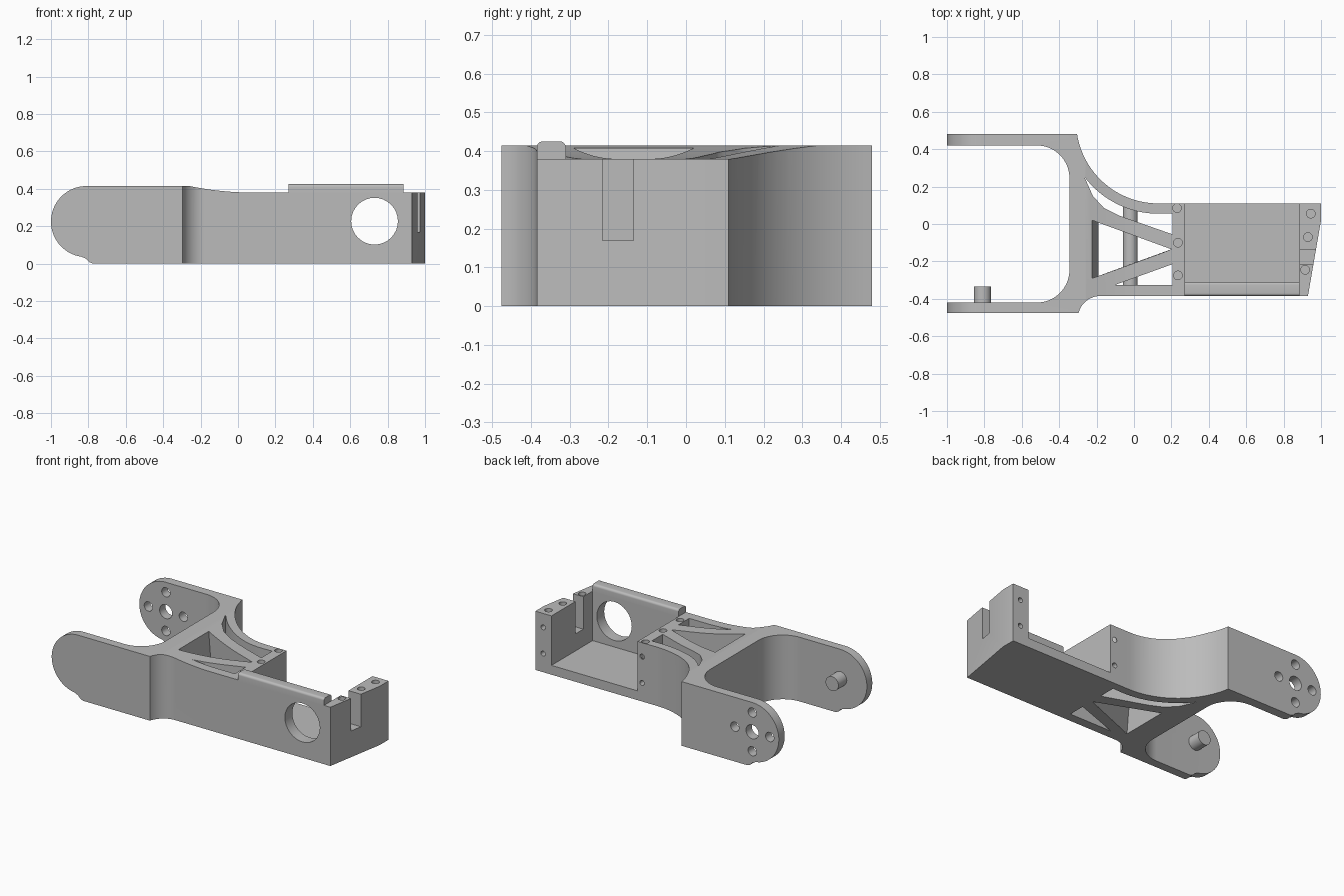
import bpy, bmesh, math
from mathutils import Vector

if "Cube" in bpy.data.objects:
    bpy.data.objects.remove(bpy.data.objects["Cube"], do_unlink=True)

grey = bpy.data.materials.new("mid grey")
grey.use_nodes = True
grey.diffuse_color = (0.5, 0.5, 0.5, 1)
grey.node_tree.nodes["Principled BSDF"].inputs["Base Color"].default_value = (0.5, 0.5, 0.5, 1)


def arc(cx, cy, r, start, end, n=20):
    angles = [math.radians(start + (end - start) * i / n) for i in range(n + 1)]
    return [(cx + r * math.cos(a), cy + r * math.sin(a)) for a in angles]


def rect(a, b, c, d):
    return [(a, c), (b, c), (b, d), (a, d)]


def prism(name, pts, lo, hi, axis="z"):
    """Extrude a flat outline along an axis."""
    place = {"x": lambda a, b, h: (h, a, b),
             "y": lambda a, b, h: (a, h, b),
             "z": lambda a, b, h: (a, b, h)}[axis]
    bm = bmesh.new()
    face = bm.faces.new([bm.verts.new(place(a, b, lo)) for a, b in pts])
    geo = bmesh.ops.extrude_face_region(bm, geom=[face])["geom"]
    bmesh.ops.translate(bm, vec=Vector(place(0, 0, hi - lo)),
                        verts=[v for v in geo if isinstance(v, bmesh.types.BMVert)])
    bmesh.ops.recalc_face_normals(bm, faces=bm.faces)
    mesh = bpy.data.meshes.new(name)
    bm.to_mesh(mesh)
    bm.free()
    mesh.materials.append(grey)
    obj = bpy.data.objects.new(name, mesh)
    bpy.context.collection.objects.link(obj)
    return obj


def rod(name, a, b, r, lo, hi, axis):
    return prism(name, arc(a, b, r, 0, 360, 32)[:-1], lo, hi, axis)


def activate(obj):
    bpy.ops.object.select_all(action="DESELECT")
    obj.select_set(True)
    bpy.context.view_layer.objects.active = obj


def boolean(target, tool, operation="DIFFERENCE"):
    tool.hide_render = True
    activate(target)
    mod = target.modifiers.new("cut", "BOOLEAN")
    mod.operation, mod.solver, mod.object = operation, "EXACT", tool
    bpy.ops.object.modifier_apply(modifier=mod.name)
    bpy.data.objects.remove(tool, do_unlink=True)


# Plan outline of the forked bracket
theta = math.degrees(math.asin(0.07 / 0.44))
plan = [(-1.0, 0.48)] + arc(0.13, 0.55, 0.44, 180 + theta, 270, 28)
plan += [(1.0, 0.11), (1.0, 0.02), (0.93, -0.385)]
plan += arc(-0.18, -0.505, 0.12, 90, 166, 12)
plan += [(-1.0, -0.475), (-1.0, -0.42)]
plan += arc(-0.52, -0.245, 0.175, -90, 0) + arc(-0.52, 0.245, 0.175, 0, 90)
plan += [(-1.0, 0.42)]
body = prism("forked_bracket", plan, 0, 0.5)

# Side profile: round arm ends, dipped top
side = arc(-0.81, 0.225, 0.19, 90, 262, 36)
side += [(-0.81, 0.025), (-0.795, 0.008), (-0.775, 0), (1.1, 0), (1.1, 0.38)]
side += [(0.08 - 0.34 * t / 12, 0.38 + 0.035 * (t / 12) ** 2) for t in range(13)]
boolean(body, prism("side_cutter", side, -0.6, 0.6, "y"), "INTERSECT")

# Motor bay, front window and end slot
boolean(body, prism("bay_cutter", rect(0.27, 0.885, -0.31, 0.3), 0.06, 0.6))
boolean(body, rod("window_cutter", 0.73, 0.227, 0.125, -0.5, -0.25, "y"))
boolean(body, prism("slot_cutter", rect(-0.215, -0.135, 0.17, 0.6), 0.8, 1.1, "x"))

# Truss pockets
outer = arc(0.13, 0.55, 0.495, 217, 270, 16)
pockets = [
    outer + [(0.205, 0.057), (0.205, -0.055), (-0.08, 0.045), (-0.16, 0.085), (-0.22, 0.15)],
    [(-0.1, -0.325), (0.205, -0.325), (0.205, -0.215)],
]
for pts in pockets:
    boolean(body, prism("pocket_cutter", pts, -0.1, 0.6))
middle = prism("middle_pocket_cutter", [(-0.225, 0.02), (-0.225, -0.29), (0.2, -0.135)], -0.01, 0.43)
for v in middle.data.vertices:
    if v.co.z < 0 and v.co.x < 0:
        v.co.x += 0.035
boolean(body, middle)

# Screw holes in the bay ends
for x, y in [(0.23, 0.085), (0.235, -0.1), (0.235, -0.275),
             (0.945, 0.055), (0.93, -0.07), (0.915, -0.245)]:
    boolean(body, rod("top_screw_cutter", x, y, 0.023, 0.26, 0.6, "z"))
for x in (0.237, 0.945):
    for z in (0.29, 0.12):
        boolean(body, rod("back_screw_cutter", x, z, 0.016, 0.03, 0.2, "y"))

# Horn mounting holes in the left arm
boolean(body, rod("hub_cutter", -0.81, 0.225, 0.045, 0.38, 0.55, "y"))
for a in range(4):
    x = -0.81 + 0.125 * math.cos(a * math.pi / 2)
    z = 0.225 + 0.125 * math.sin(a * math.pi / 2)
    boolean(body, rod("horn_cutter", x, z, 0.03, 0.38, 0.55, "y"))

# Pivot peg, crossbar and raised wall lip
peg = rod("pivot_peg", -0.81, 0.225, 0.046, -0.43, -0.335, "y")
bar = rod("crossbar", -0.02, 0.2, 0.04, -0.35, 0.1, "y")
profile = [(-0.385, 0.37)] + arc(-0.37, 0.41, 0.015, 180, 90, 6)
profile += arc(-0.325, 0.41, 0.015, 90, 0, 6) + [(-0.31, 0.37)]
lip = prism("wall_lip", profile, 0.27, 0.885, "x")

for obj in (body, peg, bar, lip):
    activate(obj)
    bpy.ops.object.shade_smooth_by_angle(angle=math.radians(25))
